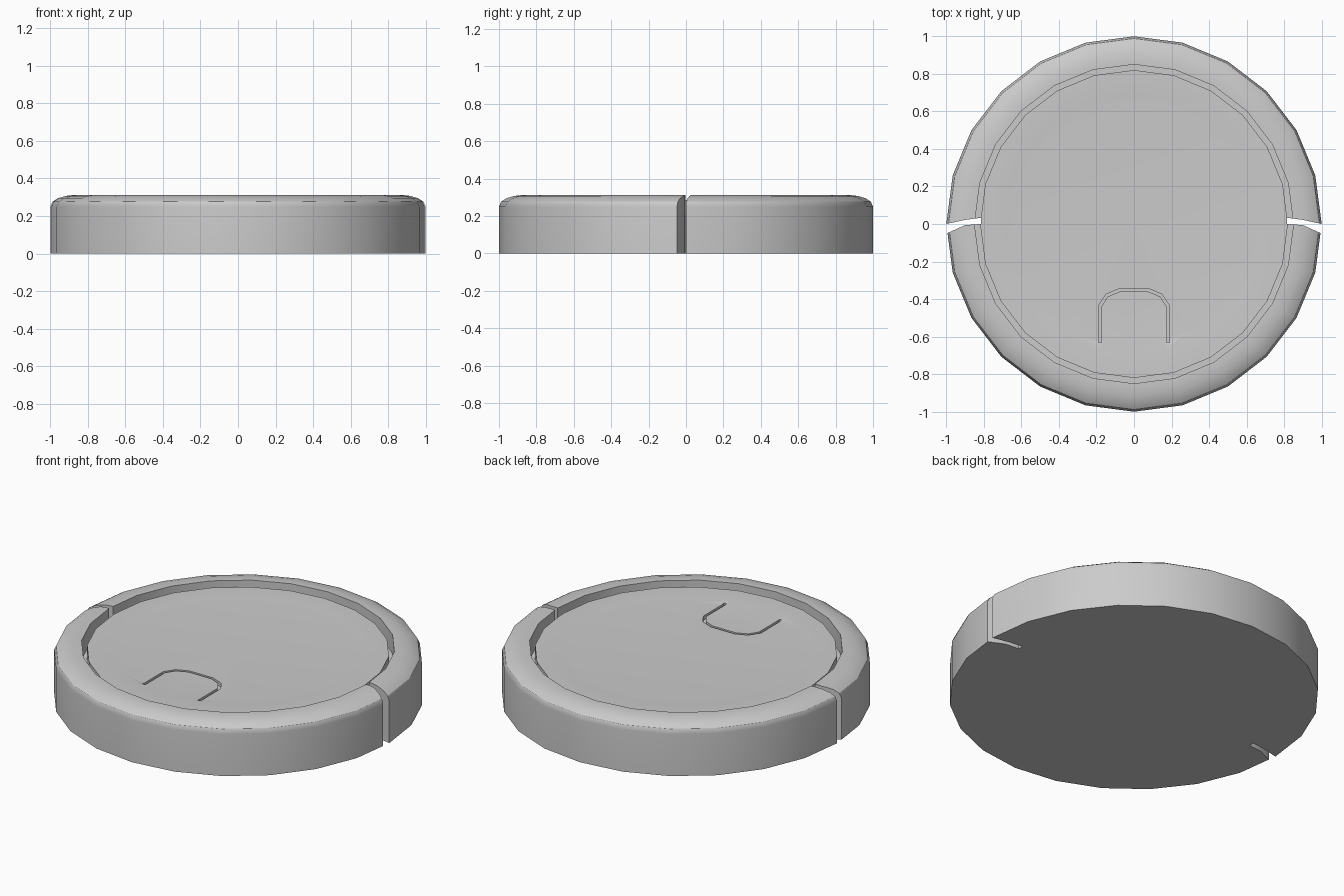
import bpy, bmesh, math

cube = bpy.data.objects.get("Cube")
if cube:
    bpy.data.objects.remove(cube)

grey = bpy.data.materials.new("light_grey")
grey.use_nodes = True
colour = (0.6, 0.6, 0.6, 1)
grey.diffuse_color = colour
grey.node_tree.nodes["Principled BSDF"].inputs["Base Color"].default_value = colour


def make_object(name, bm):
    bmesh.ops.recalc_face_normals(bm, faces=bm.faces)
    mesh = bpy.data.meshes.new(name)
    bm.to_mesh(mesh)
    bm.free()
    mesh.materials.append(grey)
    obj = bpy.data.objects.new(name, mesh)
    bpy.context.collection.objects.link(obj)
    return obj


def lathe(name, profile, sides):
    bm = bmesh.new()
    verts = [bm.verts.new((r, 0, z)) for r, z in profile]
    edges = [bm.edges.new(pair) for pair in zip(verts, verts[1:])]
    bmesh.ops.spin(bm, geom=verts + edges, cent=(0, 0, 0), axis=(0, 0, 1),
                   angle=math.tau, steps=sides, use_duplicate=False)
    bmesh.ops.remove_doubles(bm, verts=bm.verts, dist=0.0005)
    return make_object(name, bm)


def prism(name, outline, bottom, top):
    bm = bmesh.new()
    face = bm.faces.new([bm.verts.new((x, y, bottom)) for x, y in outline])
    result = bmesh.ops.extrude_face_region(bm, geom=[face])
    new_verts = [g for g in result["geom"] if isinstance(g, bmesh.types.BMVert)]
    bmesh.ops.translate(bm, verts=new_verts, vec=(0, 0, top - bottom))
    return make_object(name, bm)


def select_only(obj):
    bpy.ops.object.select_all(action="DESELECT")
    obj.select_set(True)
    bpy.context.view_layer.objects.active = obj


def cut(obj, cutter):
    cutter.hide_render = True
    mod = obj.modifiers.new("cut", "BOOLEAN")
    mod.operation = "DIFFERENCE"
    mod.solver = "EXACT"
    mod.object = cutter
    select_only(obj)
    bpy.ops.object.modifier_apply(modifier=mod.name)
    bpy.data.objects.remove(cutter)


# Round body: rounded bumper, ring groove and dished top plate
body = lathe("vacuum_body", [
    (0, 0), (1, 0), (1, 0.25), (0.988, 0.277), (0.96, 0.295), (0.92, 0.307),
    (0.88, 0.312), (0.85, 0.312), (0.85, 0.2), (0.82, 0.2), (0.82, 0.285),
    (0.69, 0.285), (0.645, 0.275), (0, 0.275)], 24)

# Curved slits that part the front bumper from the back bumper
slit = [(0.816, 0), (0.9, -0.006), (0.98, -0.042), (1.05, -0.075),
        (1.05, -0.012), (1, 0), (0.9, 0.022), (0.816, 0.033)]
for side in (-1, 1):
    cut(body, prism("slit_cutter", [(side * x, y) for x, y in slit], -0.1, 0.5))

# Arched groove around the top button
half_outer = [(0.19, -0.632), (0.19, -0.435), (0.15, -0.375), (0.08, -0.345)]
half_inner = [(0.174, -0.632), (0.174, -0.44), (0.14, -0.387), (0.076, -0.36)]


def mirrored(half):
    return half + [(-x, y) for x, y in reversed(half)]


cut(body, prism("button_groove_cutter",
                mirrored(half_outer) + mirrored(half_inner)[::-1], 0.25, 0.4))

# Smooth curves with crisp grooves and flat tops
select_only(body)
bpy.ops.object.shade_smooth_by_angle(angle=math.radians(32))
weighted = body.modifiers.new("flat_tops", "WEIGHTED_NORMAL")
weighted.keep_sharp = True
